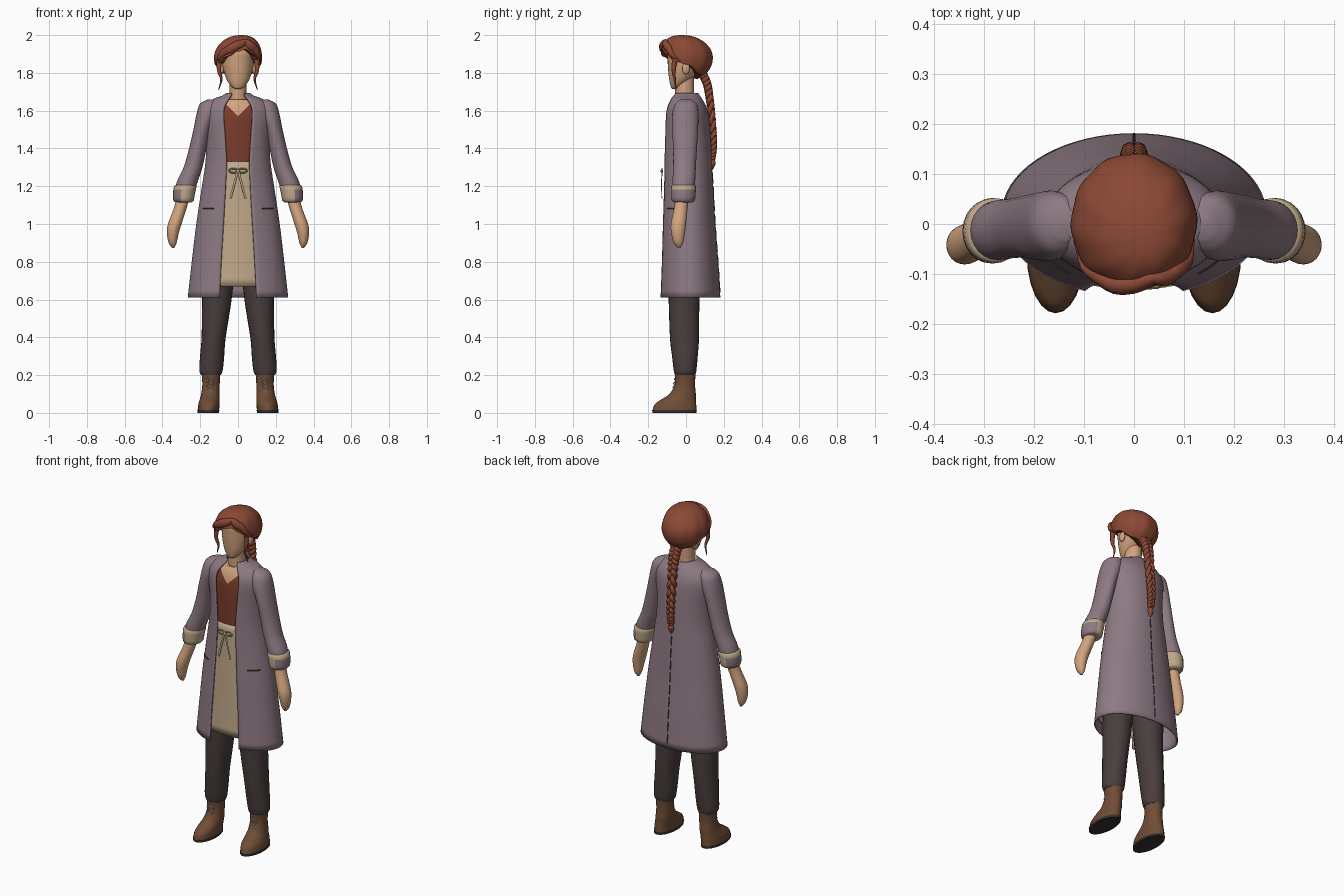
import bpy, bmesh
from math import sin, cos, asin, pi, radians
from mathutils import Vector, Matrix

cube = bpy.data.objects.get("Cube")
if cube:
    bpy.data.objects.remove(cube)

def material(name, *rgb):
    m = bpy.data.materials.new(name)
    m.use_nodes = True
    m.diffuse_color = (*rgb, 1)
    m.node_tree.nodes["Principled BSDF"].inputs["Base Color"].default_value = (*rgb, 1)
    return m

LILAC = material("dusty lilac", .27, .195, .23)
SKIN = material("warm skin", .64, .37, .21)
HAIR = material("auburn hair", .26, .065, .035)
RUST = material("rust cloth", .2, .045, .025)
LINEN = material("linen", .52, .39, .25)
TROUSER = material("charcoal brown", .065, .048, .046)
LEATHER = material("brown leather", .16, .075, .037)
SOLE = material("dark sole", .04, .03, .028)
SEAM = material("dark seam", .055, .038, .045)

def finish(name, bm, mats, mirror=False, thick=0):
    """Turn a bmesh into a smooth-shaded object with optional modifiers."""
    bmesh.ops.recalc_face_normals(bm, faces=bm.faces)
    me = bpy.data.meshes.new(name)
    bm.to_mesh(me)
    bm.free()
    for m in mats:
        me.materials.append(m)
    me.polygons.foreach_set("use_smooth", [True] * len(me.polygons))
    me.set_sharp_from_angle(angle=radians(50))
    ob = bpy.data.objects.new(name, me)
    bpy.context.collection.objects.link(ob)
    if thick:
        mod = ob.modifiers.new("thickness", "SOLIDIFY")
        mod.thickness, mod.offset = thick, 0
    if mirror:
        ob.modifiers.new("mirror", "MIRROR").use_mirror_merge = False

def grid(rows, wrap=True):
    """Skin equal-length point rows; wrapped rows get end caps."""
    bm = bmesh.new()
    vs = [[bm.verts.new(p) for p in r] for r in rows]
    n = len(vs[0])
    for a, b in zip(vs, vs[1:]):
        for i in range(n if wrap else n - 1):
            j = (i + 1) % n
            bm.faces.new((a[i], a[j], b[j], b[i]))
    if wrap:
        bm.faces.new(vs[0])
        bm.faces.new(vs[-1])
    return bm

def spline(keys, k=4):
    """Catmull-Rom resample of a list of tuples."""
    P = [Vector(p) for p in keys]
    P = [P[0] * 2 - P[1]] + P + [P[-1] * 2 - P[-2]]
    out = []
    for a, b, c, d in zip(P, P[1:], P[2:], P[3:]):
        for t in (i / k for i in range(k)):
            out.append(b + (c - a) * (t / 2) + (a * 2 - b * 5 + c * 4 - d) * (t * t / 2)
                       + (b * 3 - a - c * 3 + d) * (t ** 3 / 2))
    return out + [P[-2]]

def loft(keys, n=24, k=4):
    """Horizontal ellipses from keys (z, cx, cy, rx, ry)."""
    return grid([[(cx + rx * sin(2 * pi * i / n), cy - ry * cos(2 * pi * i / n), z)
                  for i in range(n)] for z, cx, cy, rx, ry in spline(keys, k)])

def tube(path, radius, n=8, flat=1.0):
    """Round or flattened tube; radius is a function of 0..1."""
    pts = [Vector(p) for p in path]
    rows, last = [], len(pts) - 1
    for i, p in enumerate(pts):
        t = (pts[min(i + 1, last)] - pts[max(i - 1, 0)]).normalized()
        u = t.cross(Vector((0, 1, .05))).normalized()
        v, r = t.cross(u), radius(i / last)
        rows.append([p + u * r * cos(2 * pi * j / n) + v * r * flat * sin(2 * pi * j / n)
                     for j in range(n)])
    return grid(rows)

def ball(name, loc, scale, mat, mirror=False):
    bm = bmesh.new()
    bmesh.ops.create_uvsphere(bm, u_segments=16, v_segments=10, radius=1,
                              matrix=Matrix.LocRotScale(Vector(loc), None, Vector(scale)))
    finish(name, bm, [mat], mirror)

# Coat: rows of z, half width, centre y, half depth, half opening
COAT = spline([(.61, .262, .018, .16, .097), (.8, .241, .016, .15, .088), (1, .217, .012, .139, .076),
               (1.2, .187, .01, .13, .065), (1.33, .168, .007, .125, .06), (1.45, .165, .005, .122, .067),
               (1.57, .178, .002, .115, .075), (1.62, .17, 0, .103, .07), (1.655, .135, 0, .085, .052),
               (1.675, .085, 0, .072, .038), (1.69, .06, 0, .062, .032)], 5)

def coat_point(z, ang, inset=0.0):
    a, b = next((p for p in zip(COAT, COAT[1:]) if z <= p[1][0]), COAT[-2:])
    _, rx, cy, ry, _ = a.lerp(b, (z - a[0]) / (b[0] - a[0]))
    return ((rx - inset) * sin(ang), cy - (ry - inset) * cos(ang), z)

rows = []
for z, rx, _, _, gap in COAT:
    a0 = asin(gap / rx)
    rows.append([coat_point(z, a0 + (2 * pi - 2 * a0) * i / 60) for i in range(61)])
finish("coat", grid(rows, wrap=False), [LILAC], thick=.008)

# Apron hangs just inside the coat front
rows = [[coat_point(.67 + .66 * j / 16, radians(-55 + 110 * i / 24), .01) for i in range(25)]
        for j in range(17)]
finish("apron", grid(rows, wrap=False), [LINEN], thick=.005)

# Pocket welts and centre back seam
welt = [coat_point(1.08, .66 + .055 * i, -.003) for i in range(9)]
finish("pocket_welts", tube(welt, lambda t: .005, 6), [SEAM], mirror=True)
for d in range(9):
    stitch = [coat_point(1.27 - d * .072 - .014 * i, pi, -.003) for i in range(5)]
    finish("back_seam", tube(stitch, lambda t: .004, 6), [SEAM])

# Shirt with a V neckline cut into the front
bm = loft([(1.0, 0, .005, .165, .105), (1.2, 0, .005, .155, .108), (1.33, 0, .005, .148, .108),
           (1.5, 0, .002, .15, .106), (1.58, 0, 0, .15, .1), (1.63, 0, 0, .13, .085),
           (1.66, 0, 0, .08, .066)], 40)
for s in (-1, 1):
    bmesh.ops.bisect_plane(bm, geom=bm.verts[:] + bm.edges[:] + bm.faces[:],
                           plane_co=(0, 0, 1.57), plane_no=(s, 0, -1))
for f in bm.faces:
    c = f.calc_center_median()
    f.material_index = int(c.z > 1.57 + abs(c.x))
finish("shirt", bm, [RUST, SKIN])

# Sleeves, rolled cuffs and hands
finish("sleeves", loft([(1.66, .135, 0, .025, .03), (1.635, .15, 0, .052, .058), (1.58, .165, -.003, .055, .07),
                        (1.5, .19, -.005, .046, .068), (1.4, .213, -.005, .046, .063),
                        (1.3, .238, -.008, .05, .06), (1.22, .27, -.012, .055, .06),
                        (1.15, .286, -.015, .048, .055)]), [LILAC], mirror=True)
bm = loft([(1.208, .277, -.013, .05, .054), (1.2, .279, -.013, .06, .065), (1.16, .286, -.014, .058, .065),
           (1.125, .288, -.015, .054, .062), (1.115, .288, -.015, .042, .048)], k=2)
for f in bm.faces:
    c = f.calc_center_median()
    f.material_index = int(c.x > .305 and c.z < 1.185)
finish("cuffs", bm, [LINEN, LILAC], mirror=True)
finish("hands", loft([(1.15, .288, -.018, .034, .035), (1.08, .307, -.028, .034, .036), (1, .335, -.04, .036, .04),
                      (.95, .345, -.042, .031, .036), (.9, .346, -.04, .021, .025),
                      (.873, .343, -.037, .006, .008)]), [SKIN], mirror=True)

# Trousers, boots, soles and laces
finish("trouser_legs", loft([(.2, .143, -.005, .052, .054), (.225, .143, -.005, .062, .06),
                             (.3, .137, -.006, .064, .068), (.4, .129, -.008, .064, .077),
                             (.6, .112, -.01, .078, .082), (.85, .098, -.004, .09, .095),
                             (1.02, .085, 0, .085, .098)]), [TROUSER], mirror=True)
finish("boots", loft([(.215, .143, -.004, .05, .055), (.15, .143, -.006, .046, .054), (.1, .146, -.018, .049, .07),
                      (.07, .15, -.04, .053, .092), (.045, .154, -.056, .056, .11),
                      (.012, .157, -.061, .057, .117)]), [LEATHER], mirror=True)
finish("soles", loft([(.014, .157, -.061, .058, .118), (0, .157, -.061, .057, .117)], k=1), [SOLE], mirror=True)
for i in range(3):
    z, y = .125 + .022 * i, -.07 + .004 * i
    for s in (-.022, .022):
        lace = [(.144 - s, y + .008, z), (.144, y, z + .009), (.144 + s, y + .008, z + .018)]
        finish("boot_lace", tube(lace, lambda t: .0028, 6), [LINEN], mirror=True)

# Apron bow: loops, tails and knot
loop = [(.024 + .023 * cos(pi * i / 10), -.127, 1.282 + .011 * sin(pi * i / 10)) for i in range(21)]
finish("bow_loops", tube(loop, lambda t: .004, 6), [LINEN], mirror=True)
finish("bow_tails", tube(spline([(.002, -.127, 1.28), (.018, -.129, 1.22), (.04, -.128, 1.135)]),
                         lambda t: .0055, 6, .5), [LINEN], mirror=True)
ball("bow_knot", (0, -.128, 1.28), (.009, .007, .009), LINEN)

# Neck, head and ears
finish("neck", loft([(1.6, 0, -.005, .055, .05), (1.68, 0, -.008, .046, .05), (1.79, 0, -.008, .046, .05)]), [SKIN])
finish("head", loft([(1.715, 0, -.062, .012, .01), (1.725, 0, -.052, .032, .028), (1.76, 0, -.033, .058, .055),
                     (1.81, 0, -.012, .076, .082), (1.86, 0, 0, .085, .097), (1.92, 0, .002, .084, .098),
                     (1.97, 0, .005, .05, .06)], 28), [SKIN])
ball("ears", (.085, 0, 1.822), (.012, .02, .03), SKIN, mirror=True)

# Hair cap with a hairline that rises over the brow and falls at the nape
LINE = [(0, 1.912), (18, 1.925), (40, 1.9), (62, 1.862), (90, 1.845), (130, 1.795), (180, 1.767),
        (230, 1.795), (270, 1.845), (300, 1.85), (330, 1.885), (360, 1.912)]

def hair_point(deg, v, grow=1.0):
    deg %= 360
    (d0, z0), (d1, z1) = next(p for p in zip(LINE, LINE[1:]) if deg <= p[1][0])
    t = (deg - d0) / (d1 - d0)
    low = asin((z0 + (z1 - z0) * t * t * (3 - 2 * t) - 1.88) / .12)
    lat, a = pi / 2 + (low - pi / 2) * v, radians(deg)
    r = grow * cos(lat) ** .85 * (1 + .012 * cos(10 * a + 3 * v))
    lean = max(sin(lat), 0) ** 2
    return Vector((.126 * r * sin(a) + .018 * lean, .003 - .025 * lean - .139 * r * cos(a),
                   1.88 + .12 * sin(lat)))

rows = [[hair_point(5 * i, .02 + .98 * j / 16) for i in range(72)] for j in range(17)]
rows.append([Vector((p.x * .72, p.y * .72, p.z + .004)) for p in rows[-1]])
finish("hair_cap", grid(rows), [HAIR])

# Swept fringe and loose side strands
for name, start, end in (("fringe_right", 25, -75), ("fringe_left", 14, 75)):
    path = [hair_point(start + (end - start) * i / 16, .66 + .3 * i / 16, .98) for i in range(17)]
    finish(name, tube(path, lambda t: .006 + .019 * sin(pi * min(t + .12, 1)), 10, .8), [HAIR])
strand = spline([(.1, -.06, 1.87), (.1, -.065, 1.81), (.088, -.06, 1.765), (.103, -.052, 1.71)])
finish("side_strands", tube(strand, lambda t: .013 * (1 - t) + .002), [HAIR], mirror=True)

# Three-strand braid down the back, closed by a tie and a tuft
SPINE = spline([(.085, 1.8), (.112, 1.74), (.127, 1.65), (.143, 1.5), (.147, 1.4), (.142, 1.345)], 24)
for k in range(3):
    path = []
    for i, (y, z) in enumerate(SPINE):
        t = i / (len(SPINE) - 1)
        ph, w = 2 * pi * (5 * t + k / 3), 1 - .5 * t
        path.append((.021 * w * sin(ph), y + .01 * w * sin(2 * ph), z))
    finish("braid_strand", tube(path, lambda t: .0165 - .007 * t), [HAIR])
ball("braid_tie", (0, .142, 1.345), (.014, .014, .009), RUST)
finish("braid_tuft", loft([(1.342, 0, .142, .01, .01), (1.318, 0, .141, .018, .016),
                           (1.285, 0, .138, .003, .003)], 12), [HAIR])
